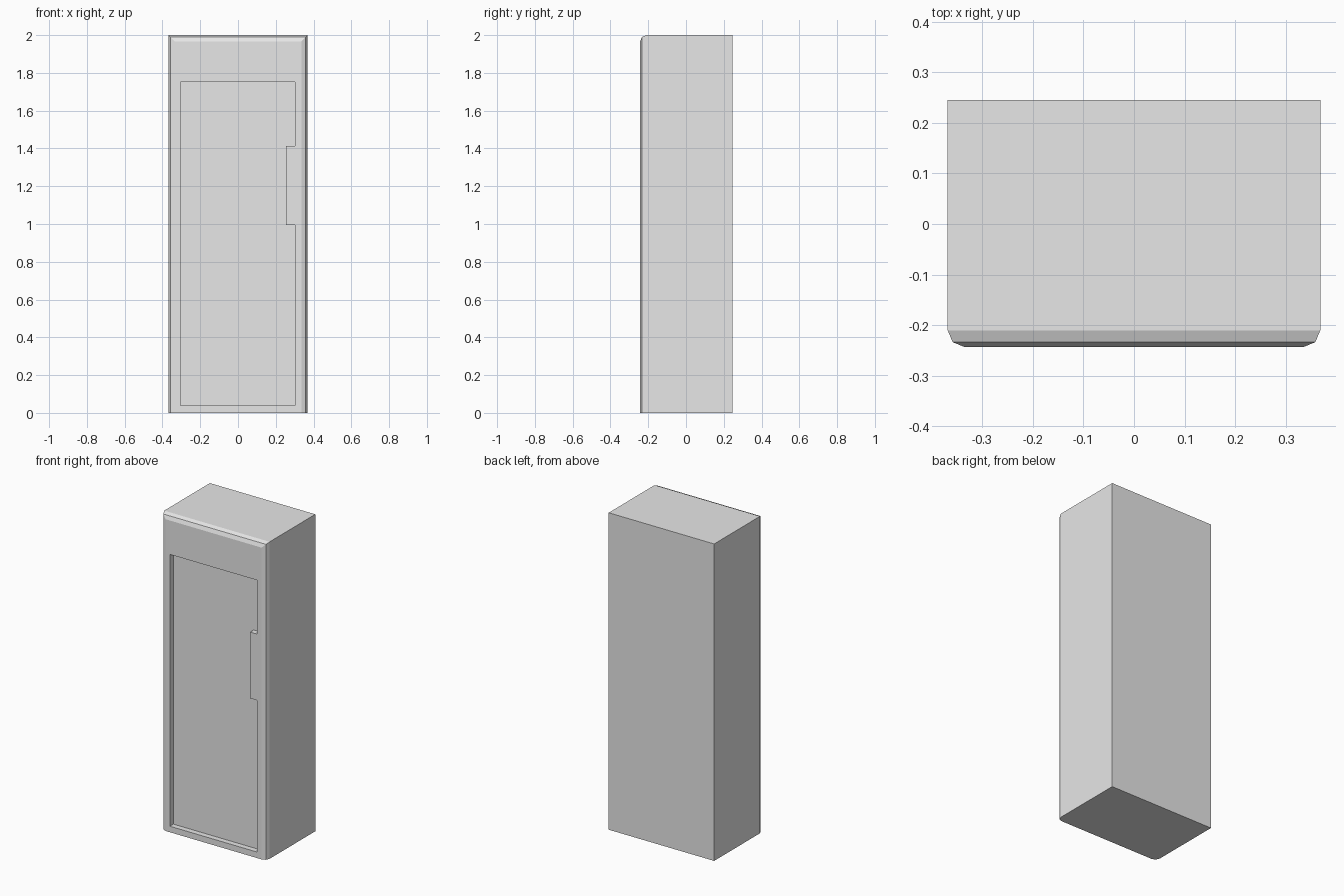
import bpy
import bmesh

if "Cube" in bpy.data.objects:
    bpy.data.objects.remove(bpy.data.objects["Cube"])

grey = bpy.data.materials.new("light grey")
grey.diffuse_color = (0.8, 0.8, 0.8, 1)
grey.use_nodes = True
grey.node_tree.nodes["Principled BSDF"].inputs["Base Color"].default_value = grey.diffuse_color

X, FRONT, BACK, TOP = 0.368, -0.243, 0.245, 2.0
BEVEL, RECESS = 0.033, 0.035


def prism(name, outline, y0, y1):
    """Extrude an (x, z) outline along y from y0 to y1."""
    bm = bmesh.new()
    face = bm.faces.new([bm.verts.new((x, y0, z)) for x, z in outline])
    ext = bmesh.ops.extrude_face_region(bm, geom=[face])["geom"]
    verts = [v for v in ext if isinstance(v, bmesh.types.BMVert)]
    bmesh.ops.translate(bm, verts=verts, vec=(0, y1 - y0, 0))
    bmesh.ops.recalc_face_normals(bm, faces=bm.faces)
    # Faces left inside the extrusion would break the solid
    assert len(bm.faces) == len(outline) + 2
    mesh = bpy.data.meshes.new(name)
    bm.to_mesh(mesh)
    bm.free()
    mesh.materials.append(grey)
    obj = bpy.data.objects.new(name, mesh)
    bpy.context.collection.objects.link(obj)
    return obj


# Cabinet body
body = prism("cabinet_body", [(-X, 0), (X, 0), (X, TOP), (-X, TOP)], FRONT, BACK)

# Rounded front edges: both sides and the top, the bottom stays square
bm = bmesh.new()
bm.from_mesh(body.data)
edges = [e for e in bm.edges
         if all(abs(v.co.y - FRONT) < 1e-4 for v in e.verts)
         and any(v.co.z > 1 for v in e.verts)]
bmesh.ops.bevel(bm, geom=edges, offset=BEVEL, segments=2, profile=0.5,
                affect='EDGES', clamp_overlap=True)
bm.to_mesh(body.data)
bm.free()

# Sunken door panel, with a handle tab left standing on the right side
L, R, TAB = -0.305, 0.302, 0.255
door = [(L, 0.038), (R, 0.038), (R, 0.995), (TAB, 0.995),
        (TAB, 1.413), (R, 1.413), (R, 1.753), (L, 1.753)]
cutter = prism("door_cutter", door, FRONT - 0.1, FRONT + RECESS)
cutter.hide_render = True
cut = body.modifiers.new("door_recess", 'BOOLEAN')
cut.operation = 'DIFFERENCE'
cut.solver = 'EXACT'
cut.object = cutter
bpy.context.view_layer.objects.active = body
body.select_set(True)
bpy.ops.object.modifier_apply(modifier=cut.name)
bpy.data.objects.remove(cutter)
